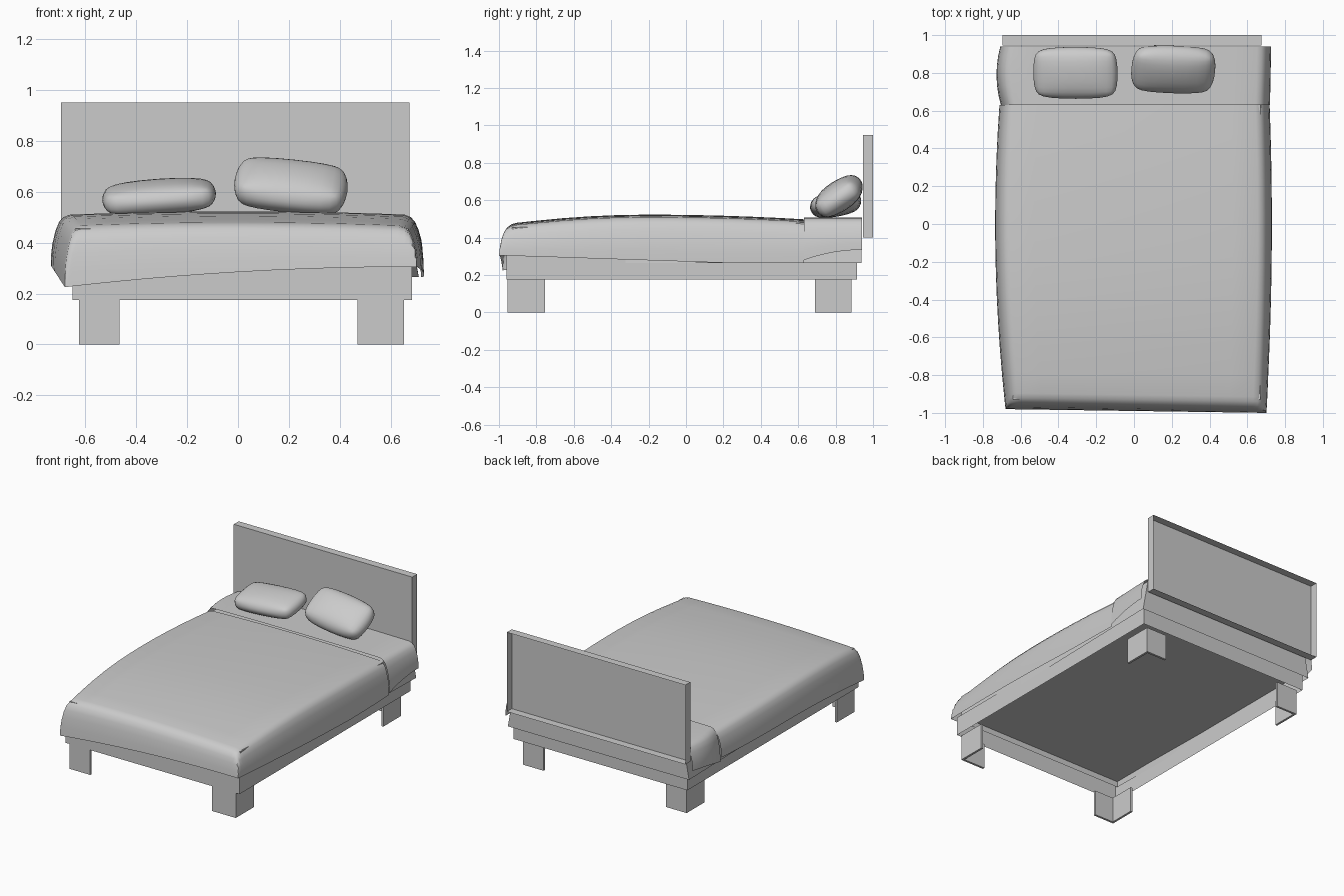
import bpy, bmesh
from math import radians
from mathutils import Matrix

if "Cube" in bpy.data.objects:
    bpy.data.objects.remove(bpy.data.objects["Cube"])


def make(name, bm, smooth=None):
    me = bpy.data.meshes.new(name)
    bm.to_mesh(me)
    bm.free()
    ob = bpy.data.objects.new(name, me)
    bpy.context.collection.objects.link(ob)
    if smooth:
        bpy.ops.object.select_all(action='DESELECT')
        bpy.context.view_layer.objects.active = ob
        ob.select_set(True)
        bpy.ops.object.shade_smooth_by_angle(angle=radians(smooth))
    return ob


def add_box(bm, x, y, z):
    m = Matrix.Translation([(a + b) / 2 for a, b in (x, y, z)]) @ Matrix.Diagonal(
        [b - a for a, b in (x, y, z)] + [1])
    return bmesh.ops.create_cube(bm, size=1, matrix=m)['verts']


def boxes(name, *dims):
    bm = bmesh.new()
    for d in dims:
        add_box(bm, *d)
    return make(name, bm)


def remove_faces(bm, test):
    bmesh.ops.delete(bm, geom=[f for f in bm.faces if test(f.calc_center_median())],
                     context='FACES_ONLY')


# Headboard: shallow shell, open at the back
bm = bmesh.new()
add_box(bm, (-.695, .674), (.946, 1), (.4, .95))
remove_faces(bm, lambda c: c.y > .99)
make("headboard", bm)

# Bed frame: shell open underneath
bm = bmesh.new()
add_box(bm, (-.65, .683), (-.96, .913), (.175, .305))
remove_faces(bm, lambda c: c.z < .18)
make("bed_frame", bm)


# Corner legs made of two thin boards
def leg(name, x, y, sx, sy, w, d):
    t = .015
    span = lambda a, b: (min(a, b), max(a, b))
    boxes(name, (span(x, x + sx * w), span(y, y + sy * t), (0, .178)),
          (span(x, x + sx * t), span(y + sy * t, y + sy * d), (0, .178)))


leg("front_left_leg", -.625, -.955, 1, 1, .16, .195)
leg("front_right_leg", .652, -.955, -1, 1, .182, .2)
leg("back_left_leg", -.625, .885, 1, -1, .16, .195)
leg("back_right_leg", .632, .885, -1, -1, .16, .195)

# Mattress: slightly wedge shaped, open below
bm = bmesh.new()
for v in add_box(bm, (-.64, .67), (-.93, .938), (.265, .455)):
    if v.co.y > 0:
        if v.co.z > .4:
            v.co.z = .485
        else:
            v.co.x += .04 if v.co.x > 0 else -.04
remove_faces(bm, lambda c: c.z < .3)
make("mattress", bm)

# Draped cloth: profile pairs are (inset from the hem, share of the drop)
SIDE = [(0, 1), (.001, .78), (.006, .55), (.018, .3), (.032, .13), (.05, .04), (.075, 0)]
FRONT = [(0, 1), (.004, .75), (.012, .45), (.022, .25), (.036, .1), (.06, .02), (.085, 0)]


def drape(name, rows, left, right, top, hem, cols=10):
    bm = bmesh.new()
    columns = ([(0, i, d) for i, d in SIDE] + [(k / cols, 0, 0) for k in range(1, cols)]
               + [(1, i, d) for i, d in reversed(SIDE)])
    inner = SIDE[-1][0]
    grid = []
    for y, drop in rows:
        line = []
        l, r = left(y), right(y)
        for f, inset, side_drop in columns:
            if f == 0:
                x = l + inset
            elif f == 1:
                x = r - inset
            else:
                x = l + inner + (r - l - 2 * inner) * f
            u = (x - l) / (r - l)
            d = max(drop, side_drop)
            z = top(x, y) * (1 - d) + hem(u, y) * d
            skew = -.02 * u if y < -.85 else 0
            line.append(bm.verts.new((x, y + skew, z)))
        grid.append(line)
    for a, b in zip(grid, grid[1:]):
        for i in range(len(a) - 1):
            bm.faces.new((a[i], a[i + 1], b[i + 1], b[i]))
    return make(name, bm, 50)


# Blanket over the mattress, hanging at the front and sides
def blanket_top(x, y):
    return .523 - (.036 if y > -.2 else .09) * (y + .2) ** 2 - .03 * x * x


def blanket_hem(u, y):
    left = .31 - .085 * max(0, -y / .98) ** 2
    right = .305 - .04 * min(1, (y + .98) / 1.2)
    return left + (right - left) * (1 - (1 - u) ** 2)


rows = [(-.98 + i, d) for i, d in FRONT] + [(-.8 + .143 * k, 0) for k in range(11)]
drape("blanket", rows,
      lambda y: -.735 + .055 * (y / .98) ** 2,
      lambda y: .73 - .03 * y * y, blanket_top, blanket_hem)

# Folded sheet at the head end
drape("folded_sheet", [(.63 + .0517 * k, 0) for k in range(7)],
      lambda y: -.728 + .9 * (y - .79) ** 2,
      lambda y: .72 + .02 * (y - .63),
      lambda x, y: .508 - .01 * x * x,
      lambda u, y: .28 + .055 * (1 - ((.94 - y) / .31) ** 2))


# Pillows
def pillow(name, loc, size, tilt, roll, turn):
    bm = bmesh.new()
    bmesh.ops.create_cube(bm, size=1)
    bmesh.ops.scale(bm, vec=size, verts=bm.verts)
    bmesh.ops.bevel(bm, geom=bm.edges[:], offset=size[2] * .34, segments=1,
                    affect='EDGES', profile=.5)
    # thin the rim so that the middle puffs up
    for v in bm.verts:
        if abs(v.co.x) > size[0] * .44 or abs(v.co.y) > size[1] * .42:
            v.co.z *= .85
    ob = make(name, bm, 80)
    m = ob.modifiers.new("soften", 'SUBSURF')
    m.levels = m.render_levels = 2
    ob.location = loc
    ob.rotation_euler = [radians(a) for a in (tilt, roll, turn)]


pillow("left_pillow", (-.31, .80, .58), (.455, .285, .138), 10, -4, 0)
pillow("right_pillow", (.208, .818, .622), (.455, .29, .168), 33, 6, -2)
